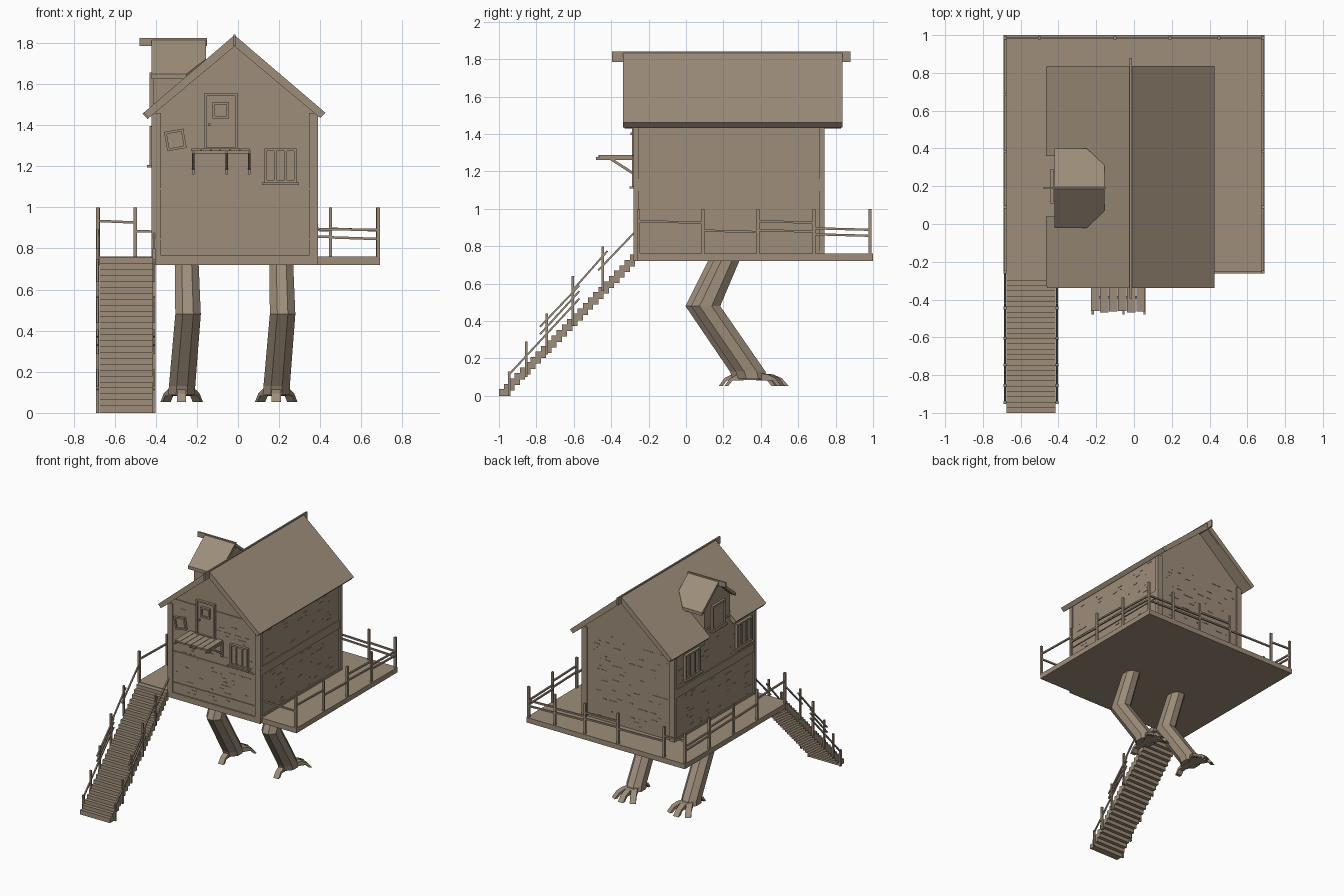
import bpy, bmesh, math, random
from mathutils import Matrix, Vector

if "Cube" in bpy.data.objects:
    bpy.data.objects.remove(bpy.data.objects["Cube"])

random.seed(4)
wood = bpy.data.materials.new("weathered brown wood")
wood.diffuse_color = (0.34, 0.27, 0.195, 1)
wood.use_nodes = True
wood.node_tree.nodes["Principled BSDF"].inputs["Base Color"].default_value = wood.diffuse_color


def box(bm, lo, hi, M=Matrix()):
    lo, hi = Vector(lo), Vector(hi)
    S = Matrix.Diagonal((*(hi - lo), 1))
    bmesh.ops.create_cube(bm, size=1, matrix=M @ Matrix.Translation((lo + hi) / 2) @ S)


def bar(bm, p, q, w=0.012):
    p, q = Vector(p), Vector(q)
    d = q - p
    M = Matrix.Translation((p + q) / 2) @ d.to_track_quat('Z', 'Y').to_matrix().to_4x4()
    bmesh.ops.create_cube(bm, size=1, matrix=M @ Matrix.Diagonal((w, w, d.length, 1)))


def prism(bm, pts, off):
    off = Vector(off)
    a = [bm.verts.new(p) for p in pts]
    b = [bm.verts.new(Vector(p) + off) for p in pts]
    bm.faces.new(a)
    bm.faces.new(b[::-1])
    for i in range(len(a)):
        j = (i + 1) % len(a)
        bm.faces.new((a[j], a[i], b[i], b[j]))


def loft(bm, rings):
    # tube of 8 flat sides through (x, y, z, rx, ry) horizontal rings
    loops = [[bm.verts.new((x + rx * math.cos((k + .5) * math.pi / 4) / .924,
                            y + ry * math.sin((k + .5) * math.pi / 4) / .924, z))
              for k in range(8)] for x, y, z, rx, ry in rings]
    for a, b in zip(loops, loops[1:]):
        for k in range(8):
            bm.faces.new((a[k], a[k - 1], b[k - 1], b[k]))
    bm.faces.new(loops[0])
    bm.faces.new(loops[-1][::-1])


def finish(bm, name):
    bmesh.ops.recalc_face_normals(bm, faces=bm.faces)
    me = bpy.data.meshes.new(name)
    bm.to_mesh(me)
    bm.free()
    me.materials.append(wood)
    ob = bpy.data.objects.new(name, me)
    bpy.context.collection.objects.link(ob)
    return ob


# deck
bm = bmesh.new()
box(bm, (-.69, -.26, .72), (.69, 1, .76))
finish(bm, "deck")

# house body: pentagon extruded along y
CX, SL = -.017, .854
bm = bmesh.new()
prism(bm, [(-.41, -.27, .725), (.38, -.27, .725), (.38, -.27, 1.46), (CX, -.27, 1.80), (-.41, -.27, 1.46)],
      (0, 1.0, 0))
finish(bm, "house_walls")

# corner posts and horizontal beams
bm = bmesh.new()
for x in (-.42, .345):
    for y in (-.28, .71):
        box(bm, (x, y, .72), (x + .045, y + .03, 1.46))
for x in (-.418, .375):
    box(bm, (x, -.26, 1.095), (x + .013, .72, 1.16))
    box(bm, (x, -.26, .76), (x + .013, .72, .775))
box(bm, (-.41, -.28, .72), (.38, -.26, .765))
for z in (.845, 1.09, 1.5):
    box(bm, (-.38, -.276, z - .003), (.35, -.265, z + .003))
finish(bm, "wall_beams")

# small raised slivers of planking on all walls
bm = bmesh.new()
for i in range(70):
    w, h = random.uniform(.008, .05), .006
    for side in range(4):
        z = random.choice([.79 + .028 * k for k in range(24)])
        if side < 2:
            x = random.uniform(-.36, .29)
            y = (-.273, .727)[side]
            box(bm, (x, y, z), (x + w, y + .006, z + h))
        else:
            y = random.uniform(-.23, .64)
            x = (-.413, .377)[side - 2]
            box(bm, (x, y, z), (x + .006, y + w, z + h))
finish(bm, "plank_slivers")

# main roof; the left slope is notched around the dormer
def roof_slab(bm, x, y0, y1, th=.04):
    def z(v):
        return 1.838 - SL * abs(v - CX)
    k = .025 if x > CX else -.025
    prism(bm, [(CX, y0, z(CX)), (x, y0, z(x)), (x - k, y0, z(x) - .026), (CX, y0, z(CX) - th)],
          (0, y1 - y0, 0))


bm = bmesh.new()
roof_slab(bm, .425, -.33, .83)
roof_slab(bm, -.465, -.33, .04)
roof_slab(bm, -.418, .04, .36)
roof_slab(bm, -.465, .36, .83)
for y in (-.338, .822):
    roof_slab(bm, .425, y, y + .014, .055)
    roof_slab(bm, -.46, y, y + .014, .055)
finish(bm, "main_roof")
bm = bmesh.new()
box(bm, (CX - .006, -.395, 1.785), (CX + .006, .88, 1.842))
finish(bm, "ridge_board")

# dormer on the left slope
bm = bmesh.new()
prism(bm, [(-.412, .04, 1.4), (-.412, .36, 1.4), (-.412, .36, 1.66), (-.412, .19, 1.795), (-.412, .04, 1.66)],
      (.25, 0, 0))
finish(bm, "dormer_walls")
bm = bmesh.new()
for s in (-1, 1):
    prism(bm, [(x, .19 + s * d, 1.82 - .81 * d) for x, d in
               ((-.42, .21), (-.25, .21), (-.155, .12), (-.155, 0), (-.42, 0))], (0, 0, -.025))
finish(bm, "dormer_roof")
bm = bmesh.new()
box(bm, (-.48, .184, 1.785), (-.15, .196, 1.825))
finish(bm, "dormer_ridge")


# windows: frame, pane and bars, facing local -y
def window(name, M, w, h, bars=2, sill=True):
    bm = bmesh.new()
    t = .012
    box(bm, (-w / 2, -.006, -h / 2), (w / 2, .01, h / 2), M)
    for s in (-1, 1):
        x, z = s * (w - t) / 2, s * (h - t) / 2
        box(bm, (x - t / 2, -.018, -h / 2), (x + t / 2, .01, h / 2), M)
        box(bm, (-w / 2, -.018, z - t / 2), (w / 2, .01, z + t / 2), M)
    for i in range(bars):
        x = w * ((i + 1) / (bars + 1) - .5)
        box(bm, (x - .006, -.014, -h / 2), (x + .006, .01, h / 2), M)
    if sill:
        box(bm, (-w / 2 - .012, -.03, -h / 2 - .012), (w / 2 + .012, .01, -h / 2), M)
    finish(bm, name)


T, left = Matrix.Translation, Matrix.Rotation(-math.pi / 2, 4, 'Z')
window("front_window", T((.207, -.272, 1.203)), .155, .165)
window("tilted_hatch", T((-.305, -.272, 1.328)) @ Matrix.Rotation(math.radians(-10), 4, 'Y'), .095, .095, 0, False)
window("left_window_front", T((-.412, -.12, 1.30)) @ left, .19, .19)
window("left_window_back", T((-.412, .52, 1.30)) @ left, .19, .19)
window("dormer_window", T((-.412, .20, 1.56)) @ left, .16, .19, 0)

# front door
door = T((-.083, -.272, 1.417))
window("door_frame", door, .165, .275, 0, False)
window("door_pane", door @ T((0, -.006, .055)), .08, .08, 0, False)
bm = bmesh.new()
box(bm, (-.145, -.296, 1.395), (-.133, -.275, 1.407))
finish(bm, "door_knob")

# small balcony under the door with brackets
bm = bmesh.new()
for i in range(6):
    x, e = -.228 + i * .048, (.0, .008, .003)[i % 3]
    box(bm, (x, -.46 - e, 1.275), (x + .045, -.27, 1.287))
box(bm, (-.22, -.395, 1.26), (.06, -.38, 1.277))
for x in (-.218, -.055, .055):
    box(bm, (x - .006, -.48, 1.262), (x + .006, -.27, 1.276))
    bar(bm, (x, -.275, 1.185), (x, -.40, 1.265), .014)
    box(bm, (x - .007, -.287, 1.16), (x + .007, -.27, 1.27))
finish(bm, "balcony")

# stairs
bm = bmesh.new()
N = 26
for i in range(N):
    y, z = -1 + i * .028, i * .0288
    box(bm, (-.675, y, z), (-.415, y + .056, z + .036))
finish(bm, "stairs")

# stair railings on both sides
bm = bmesh.new()
for x in (-.683, -.408):
    for y, z0, z1 in ((-.945, .0, .13), (-.855, .1, .29), (-.745, .22, .44), (-.605, .375, .64), (-.445, .56, .80)):
        box(bm, (x - .007, y - .007, z0), (x + .007, y + .007, z1))
    for a, b in (((-.95, .11), (-.57, .52)), ((-.78, .37), (-.57, .59)),
                 ((-.78, .33), (-.57, .56)), ((-.61, .56), (-.42, .775)), ((-.47, .67), (-.26, .89))):
        bar(bm, (x, *a), (x, *b), .01)
finish(bm, "stair_railing")

# deck railing posts and rails
bm = bmesh.new()
ys = (-.255, .09, .385, .685, .985)
xs = (-.68, -.5, -.1, .19, .45, .68)
runs = [[(.682, y) for y in ys], [(-.682, y) for y in ys], [(x, .985) for x in xs]]
for run in runs:
    for i, (x, y) in enumerate(run):
        box(bm, (x - .008, y - .008, .755), (x + .008, y + .008, 1.0))
        if i:
            px, py = run[i - 1]
            for z in ((.93,), (.88,), (.93, .882), (.892, .86), (.892, .85))[i % 5 - 1 if i < 5 else 4]:
                bar(bm, (px, py, z + .004), (x, y, z - .004))
bar(bm, (.38, -.255, .895), (.68, -.255, .89))
finish(bm, "deck_railing")

# bird legs with clawed feet
for name, x, y in (("left_leg", -.25, 0), ("right_leg", .21, .03)):
    bm = bmesh.new()
    loft(bm, [(x, y + .195, .74, .058, .068), (x + .007, y + .075, .48, .062, .078),
              (x - .022, y + .315, .13, .064, .08), (x - .024, y + .325, .09, .066, .075)])
    finish(bm, name)
    bm = bmesh.new()
    fx, fy = x - .024, y + .33
    for ang, ln in ((-28, .18), (0, .19), (28, .18), (180, .155)):
        M = T((fx, fy, 0)) @ Matrix.Rotation(math.radians(ang), 4, 'Z')
        w = .022
        prof = [(.0, .125), (.55 * ln, .115), (.8 * ln, .095), (ln, .052),
                (.86 * ln, .054), (.72 * ln, .082), (.0, .085)]
        prism(bm, [M @ Vector((-w, a, b)) for a, b in prof], M.to_3x3() @ Vector((2 * w, 0, 0)))
    finish(bm, name + "_claws")
